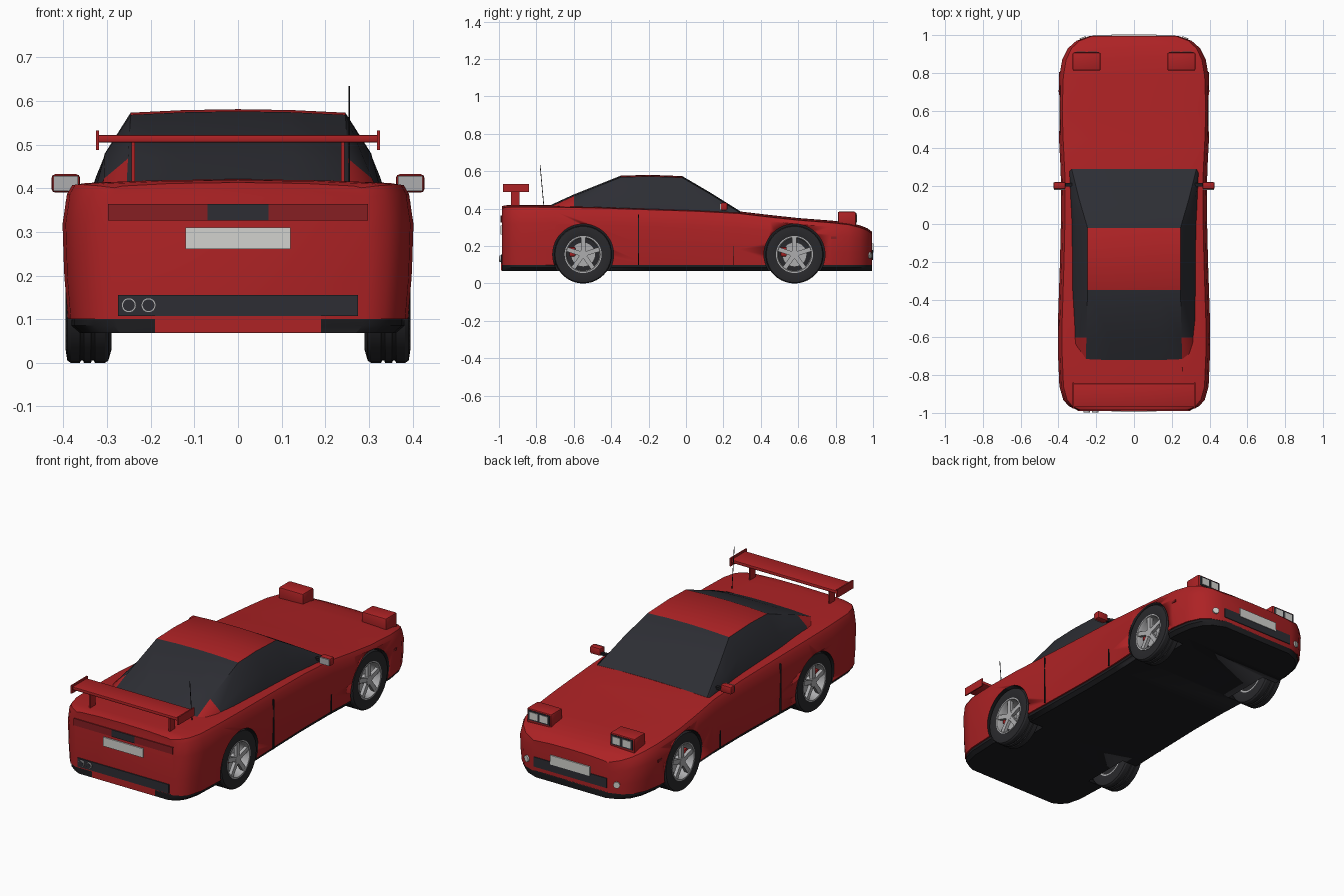
import bpy, bmesh, math
from mathutils import Matrix, Vector

old = bpy.data.objects.get("Cube")
if old:
    bpy.data.objects.remove(old)


def material(name, rgb):
    m = bpy.data.materials.new(name)
    m.use_nodes = True
    m.diffuse_color = (*rgb, 1)
    m.node_tree.nodes["Principled BSDF"].inputs["Base Color"].default_value = (*rgb, 1)
    return m


RED = material("body_red", (0.42, 0.016, 0.018))
LAMP = material("tail_lamp_red", (0.24, 0.013, 0.016))
GLASS = material("dark_glass", (0.026, 0.027, 0.034))
BLACK = material("underside_black", (0.012, 0.012, 0.014))
TYRE = material("tyre_rubber", (0.022, 0.022, 0.025))
SILVER = material("silver", (0.42, 0.42, 0.43))
WHITE = material("plate_white", (0.65, 0.65, 0.62))


def finish(name, bm, mats, angle=30):
    bmesh.ops.recalc_face_normals(bm, faces=bm.faces)
    me = bpy.data.meshes.new(name)
    bm.to_mesh(me)
    bm.free()
    for m in mats:
        me.materials.append(m)
    ob = bpy.data.objects.new(name, me)
    bpy.context.collection.objects.link(ob)
    bpy.ops.object.select_all(action='DESELECT')
    ob.select_set(True)
    bpy.context.view_layer.objects.active = ob
    bpy.ops.object.shade_smooth_by_angle(angle=math.radians(angle))
    return ob


def box(name, lo, hi, mat, bevel=0.0):
    bm = bmesh.new()
    lo, hi = Vector(lo), Vector(hi)
    bmesh.ops.create_cube(bm, size=1, matrix=Matrix.Translation((lo + hi) / 2) @ Matrix.Diagonal((*(hi - lo), 1)))
    if bevel:
        bmesh.ops.bevel(bm, geom=bm.edges[:], offset=bevel, segments=2, affect='EDGES', profile=0.5)
    return finish(name, bm, [mat])


def pair(name, lo, hi, mat, bevel=0.0):
    """The same box on the left (+x) and the right."""
    box("left_" + name, lo, hi, mat, bevel)
    box("right_" + name, (-hi[0], lo[1], lo[2]), (-lo[0], hi[1], hi[2]), mat, bevel)


def loft(name, stations, section, mats, rule=None):
    """Skin symmetric half sections (listed from low outside to top centre)."""
    bm = bmesh.new()
    rings = []
    for s in stations:
        half = section(*s)
        full = half + [(-x, z) for x, z in reversed(half) if x > 0]
        rings.append([bm.verts.new((x, s[0], z)) for x, z in full])
    n = len(rings[0])
    for a, b in zip(rings, rings[1:]):
        for i in range(n):
            f = bm.faces.new((a[i], a[(i + 1) % n], b[(i + 1) % n], b[i]))
            if rule:
                f.material_index = rule(f)
    bm.faces.new(rings[0])
    bm.faces.new(rings[-1])
    return finish(name, bm, mats)


def cylinder(name, centre, axis, radius, depth, mat, segments=24):
    bm = bmesh.new()
    rot = Vector((0, 0, 1)).rotation_difference(Vector(axis)).to_matrix().to_4x4()
    bmesh.ops.create_cone(bm, cap_ends=True, segments=segments, radius1=radius, radius2=radius,
                          depth=depth, matrix=Matrix.Translation(centre) @ rot)
    return finish(name, bm, [mat])


def revolve(name, profile, centre, side, mat, segments=40):
    """Spin (x, radius) points around the axle."""
    bm = bmesh.new()
    vs = [bm.verts.new((x * side, 0, r)) for x, r in profile]
    es = [bm.edges.new(e) for e in zip(vs, vs[1:] + vs[:1])]
    bmesh.ops.spin(bm, geom=vs + es, cent=(0, 0, 0), axis=(1, 0, 0), angle=math.tau, steps=segments)
    bmesh.ops.remove_doubles(bm, verts=bm.verts, dist=1e-5)
    bmesh.ops.translate(bm, verts=bm.verts, vec=centre)
    return finish(name, bm, [mat])


# Body shell: y, half width, top height
BODY = [(-0.985, 0.30, 0.405), (-0.965, 0.345, 0.41), (-0.93, 0.375, 0.412), (-0.86, 0.395, 0.412),
        (-0.7, 0.402, 0.411), (-0.5, 0.402, 0.408), (-0.2, 0.392, 0.398), (0.05, 0.386, 0.39),
        (0.28, 0.388, 0.378), (0.45, 0.397, 0.358), (0.6, 0.402, 0.342), (0.78, 0.396, 0.328),
        (0.87, 0.38, 0.318), (0.93, 0.35, 0.303), (0.97, 0.305, 0.287), (0.995, 0.235, 0.268)]


def body_section(y, w, top):
    h = top - 0.1
    return [(w * 0.97, 0.1), (w * 0.99, 0.1 + h * 0.3), (w, 0.1 + h * 0.7),
            (w * 0.975, top - 0.025), (w * 0.945, top - 0.004), (w * 0.88, top), (w * 0.5, top + 0.006), (0, top + 0.008)]


def pan_section(y, w, top):
    return [(w * 0.9, 0.068), (w * 0.95, 0.085), (w * 0.95, 0.105), (0, 0.105)]


body = loft("body_shell", BODY, body_section, [RED])
pan = loft("floor_pan", BODY, pan_section, [BLACK])

# Wheel arches cut through the shell and the floor pan
WHEEL_Y = (-0.55, 0.58)
for side in (1, -1):
    for y in WHEEL_Y:
        cutter = cylinder("arch_cutter", (side * 0.38, y, 0.155), (1, 0, 0), 0.163, 0.22, BLACK, 48)
        for target in (body, pan):
            mod = target.modifiers.new("arch", 'BOOLEAN')
            mod.object = cutter
            mod.operation = 'DIFFERENCE'
            mod.solver = 'EXACT'
            mod.material_mode = 'TRANSFER'
            bpy.context.view_layer.objects.active = target
            bpy.ops.object.modifier_apply(modifier=mod.name)
        bpy.data.objects.remove(cutter)

# Cabin: y, top half width, base half width, top height
CABIN = [(-0.72, 0.255, 0.335, 0.413), (-0.6, 0.252, 0.335, 0.468), (-0.35, 0.246, 0.335, 0.568),
         (-0.2, 0.246, 0.335, 0.573), (-0.02, 0.246, 0.335, 0.566), (0.13, 0.29, 0.34, 0.478), (0.29, 0.33, 0.345, 0.378)]


def cabin_section(y, xt, xb, top):
    mid = xt + (xb - xt) * 0.62
    return [(xb, 0.365), (mid + 0.004, 0.365 + (top - 0.365) * 0.55), (xt, top), (xt * 0.5, top + 0.006), (0, top + 0.008)]


def cabin_colour(face):
    c = face.calc_center_median()
    face.normal_update()
    on_roof = abs(face.normal.z) > 0.95 and -0.35 < c.y < -0.02
    on_pillar = c.y < -0.6 and abs(c.x) > 0.255
    return 0 if on_roof or on_pillar else 1


loft("cabin", CABIN, cabin_section, [RED, GLASS], cabin_colour)

# Wheels
tyre_profile = [(-0.1, 0.098), (-0.105, 0.125), (-0.098, 0.15), (-0.09, 0.155), (-0.067, 0.155), (-0.065, 0.15),
                (-0.06, 0.15), (-0.058, 0.155), (-0.042, 0.155), (-0.04, 0.15), (-0.035, 0.15), (-0.033, 0.155),
                (-0.012, 0.155), (-0.004, 0.15), (0, 0.125), (-0.006, 0.098)]
rim_profile = [(-0.1, 0.099), (-0.1, 0.088), (-0.02, 0.086), (-0.004, 0.092), (-0.004, 0.099)]
for side, sname in ((1, "left"), (-1, "right")):
    for y, pos in zip(WHEEL_Y, ("rear", "front")):
        tag = sname + "_" + pos
        centre = (side * 0.395, y, 0.155)
        revolve(tag + "_tyre", tyre_profile, centre, side, TYRE)
        revolve(tag + "_rim", rim_profile, centre, side, SILVER)
        cylinder(tag + "_wheel_back", (side * 0.32, y, 0.155), (1, 0, 0), 0.088, 0.01, TYRE, 32)
        cylinder(tag + "_brake_disc", (side * 0.345, y, 0.155), (1, 0, 0), 0.066, 0.008, SILVER, 32)
        cylinder(tag + "_hub", (side * 0.37, y, 0.155), (1, 0, 0), 0.024, 0.036, SILVER, 20)
        lo, hi = sorted((side * 0.34, side * 0.366))
        box(tag + "_brake_caliper", (lo, y - 0.074, 0.145), (hi, y - 0.042, 0.195), RED, 0.005)
        bm = bmesh.new()
        for k in range(5):
            turn = Matrix.Rotation(k * math.tau / 5, 4, 'X')
            made = bmesh.ops.create_cube(bm, size=1, matrix=Matrix.Translation(centre) @ turn
                                         @ Matrix.Translation((-side * 0.017, 0, 0.054))
                                         @ Matrix.Diagonal((0.018, 0.024, 0.076, 1)))
        finish(tag + "_spokes", bm, [SILVER])

# Door seams
pair("door_rear_seam", (0.388, -0.257, 0.1), (0.3955, -0.252, 0.37), BLACK)
pair("door_front_seam", (0.382, 0.253, 0.1), (0.3885, 0.257, 0.2), BLACK)
pair("side_marker", (0.388, 0.775, 0.238), (0.397, 0.805, 0.25), LAMP)

# Door mirrors
pair("mirror_shell", (0.362, 0.185, 0.39), (0.427, 0.222, 0.432), RED, 0.008)
pair("mirror_glass", (0.366, 0.18, 0.394), (0.423, 0.186, 0.428), SILVER)
pair("mirror_arm", (0.31, 0.198, 0.395), (0.368, 0.216, 0.408), BLACK)

# Rear wing
box("wing_blade", (-0.322, -0.97, 0.505), (0.322, -0.845, 0.522), RED, 0.004)
pair("wing_end_plate", (0.318, -0.978, 0.488), (0.325, -0.84, 0.532), RED)
pair("wing_post", (0.236, -0.935, 0.4), (0.244, -0.89, 0.51), RED)

# Rear panel
box("tail_lamp_strip", (-0.298, -0.99, 0.326), (0.298, -0.982, 0.364), LAMP)
box("tail_centre_panel", (-0.07, -0.992, 0.326), (0.07, -0.984, 0.364), GLASS)
box("rear_plate", (-0.12, -0.992, 0.261), (0.12, -0.984, 0.31), WHITE)
box("rear_vent", (-0.275, -0.99, 0.107), (0.275, -0.982, 0.155), GLASS)
box("rear_skirt", (-0.19, -0.988, 0.07), (0.19, -0.978, 0.108), RED)
for n, x in enumerate((-0.25, -0.205), 1):
    cylinder(f"exhaust_pipe_{n}", (x, -0.99, 0.132), (0, 1, 0), 0.017, 0.016, SILVER)
    cylinder(f"exhaust_hole_{n}", (x, -0.996, 0.132), (0, 1, 0), 0.0135, 0.006, GLASS)

# Nose
box("front_grille", (-0.22, 0.99, 0.125), (0.22, 0.999, 0.178), GLASS)
box("front_plate", (-0.12, 0.993, 0.165), (0.12, 1.002, 0.215), WHITE)
for side, sname in ((1, "left"), (-1, "right")):
    cylinder(sname + "_fog_lamp", (side * 0.27, 0.981, 0.15), (side * 0.4, 1, 0), 0.017, 0.016, WHITE, 20)

# Raised headlamps
pair("headlamp_pod", (0.177, 0.812, 0.3), (0.325, 0.908, 0.384), RED, 0.008)
pair("headlamp_face", (0.186, 0.903, 0.322), (0.316, 0.911, 0.376), GLASS)
pair("inner_headlamp", (0.196, 0.907, 0.33), (0.243, 0.914, 0.368), WHITE)
pair("outer_headlamp", (0.257, 0.907, 0.33), (0.304, 0.914, 0.368), WHITE)

# Aerial
cylinder("aerial", (0.255, -0.77, 0.522), (0, -0.09, 1), 0.0018, 0.226, BLACK, 8)
